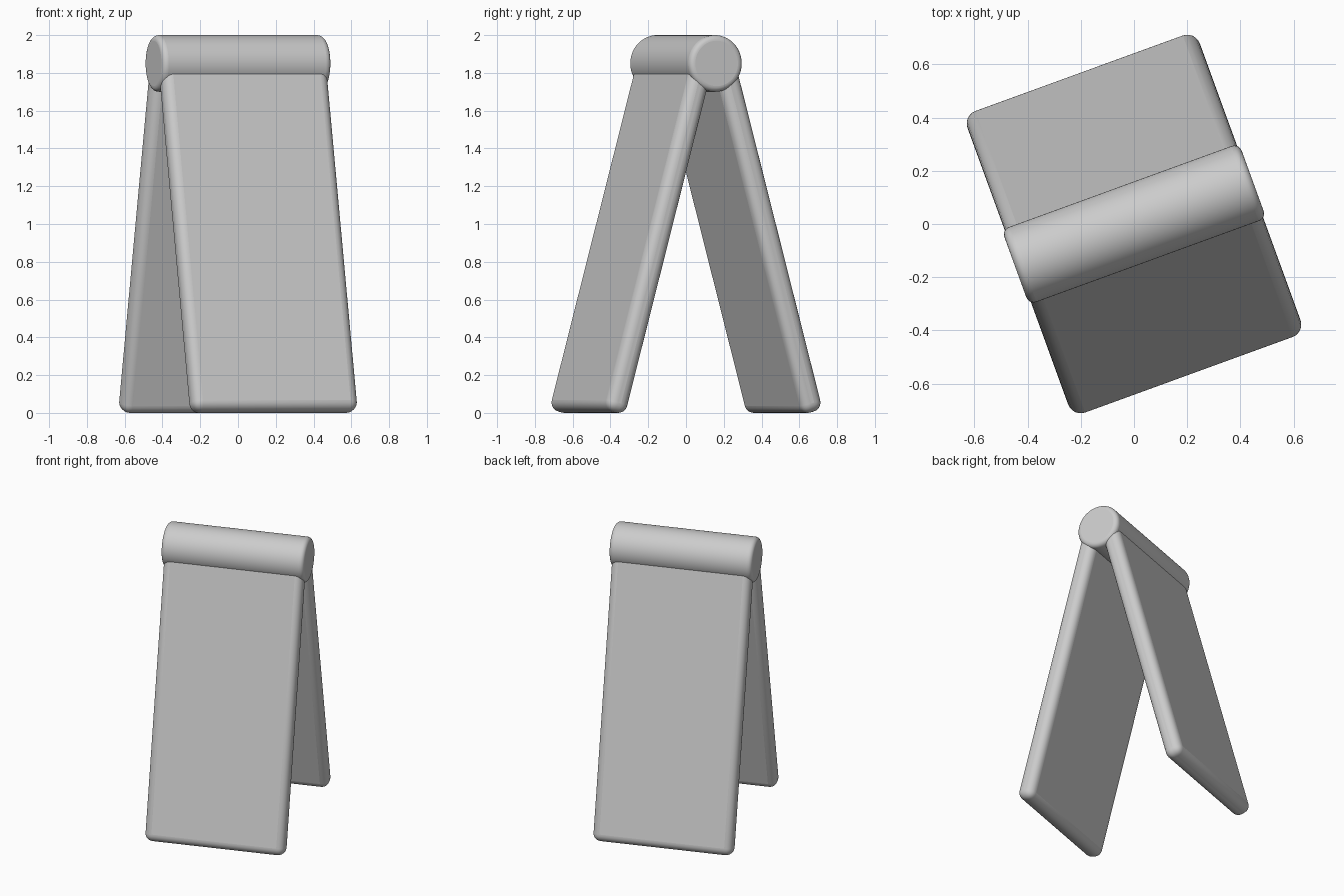
import bpy
from math import radians
from mathutils import Matrix

cube = bpy.data.objects.get("Cube")
if cube:
    bpy.data.objects.remove(cube, do_unlink=True)

grey = bpy.data.materials.new("light_grey")
grey.use_nodes = True
colour = (0.6, 0.6, 0.6, 1)
grey.diffuse_color = colour
grey.node_tree.nodes["Principled BSDF"].inputs["Base Color"].default_value = colour

PIVOT_Z = 1.85
TURN = Matrix.Translation((0, 0, PIVOT_Z)) @ Matrix.Rotation(radians(20), 4, "Z")
LENGTH, THICK, WIDTH = 1.927, 0.12, 0.93


def finish(name, matrix, bevel):
    """Name, place, round and shade the active object."""
    ob = bpy.context.object
    ob.name = name
    ob.data.materials.append(grey)
    ob.matrix_world = matrix
    mod = ob.modifiers.new("rounding", "BEVEL")
    mod.width = bevel
    mod.segments = 6
    mod.limit_method = "ANGLE"
    mod.angle_limit = radians(40)
    bpy.ops.object.shade_smooth_by_angle(angle=radians(35))


# Hinge barrel lying across the top
bpy.ops.mesh.primitive_cylinder_add(vertices=64, radius=0.15, depth=0.95)
bpy.context.object.data.transform(Matrix.Rotation(radians(90), 4, "Y"))
finish("hinge_barrel", TURN, 0.03)

# Two leaning panels, each hung from the barrel axis by its inner face
for name, side in (("front_panel", -1), ("back_panel", 1)):
    bpy.ops.mesh.primitive_cube_add(size=1)
    shape = (Matrix.Translation((0, side * THICK / 2, -LENGTH / 2))
             @ Matrix.Diagonal((WIDTH, THICK, LENGTH, 1)))
    bpy.context.object.data.transform(shape)
    finish(name, TURN @ Matrix.Rotation(radians(15 * side), 4, "X"), 0.05)
